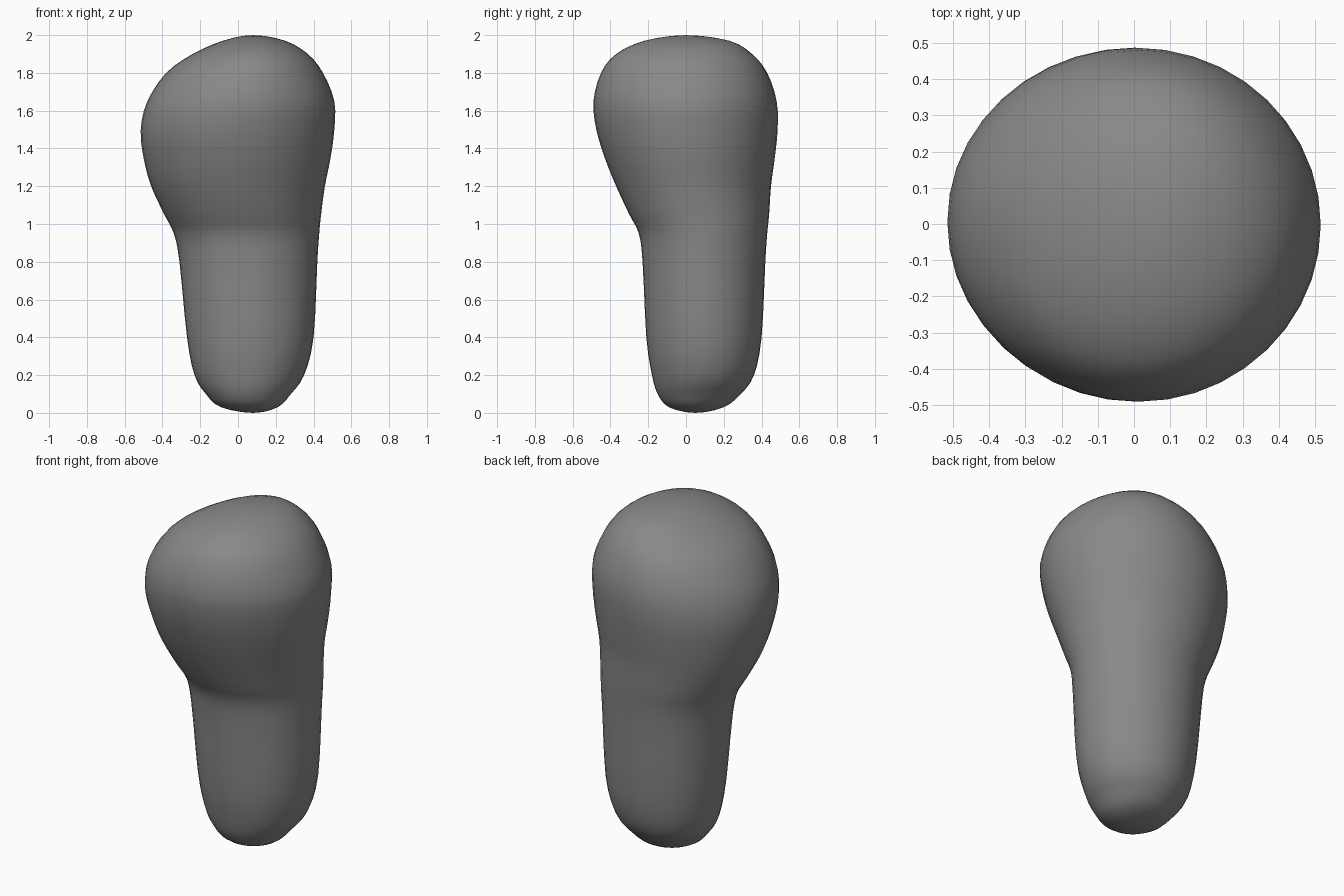
import bpy
import bmesh
import math

SEGMENTS = 40
STEPS = 3

default_cube = bpy.data.objects.get("Cube")
if default_cube:
    bpy.data.objects.remove(default_cube, do_unlink=True)

# Outline sections: height, left edge, right edge, front edge, back edge
sections = [
    (0, .08, .08, .05, .05),
    (.03, -.09, .21, -.09, .2),
    (.1, -.17, .28, -.15, .29),
    (.2, -.23, .35, -.18, .36),
    (.4, -.27, .4, -.21, .4),
    (.8, -.31, .42, -.23, .42),
    (.95, -.34, .43, -.25, .43),
    (1.05, -.39, .44, -.3, .44),
    (1.2, -.46, .46, -.37, .45),
    (1.35, -.5, .49, -.43, .47),
    (1.5, -.515, .51, -.475, .485),
    (1.65, -.48, .51, -.49, .48),
    (1.8, -.38, .45, -.45, .43),
    (1.9, -.24, .37, -.37, .35),
    (1.97, -.08, .25, -.22, .23),
    (2, .08, .08, 0, 0),
]


def mirrored(section):
    """Continue the outline through a pole by swapping its opposite edges."""
    z, left, right, front, back = section
    return (z, right, left, back, front)


def blend(a, b, c, d, t):
    """Smooth curve value between b and c."""
    return b + t / 2 * (c - a + t * (2 * a - 5 * b + 4 * c - d
                                     + t * (3 * (b - c) + d - a)))


def smooth_sections(rows):
    padded = [mirrored(rows[1])] + rows + [mirrored(rows[-2])]
    result = []
    for i in range(len(rows) - 1):
        for step in range(STEPS):
            t = step / STEPS
            result.append([blend(*values, t) for values in zip(*padded[i:i + 4])])
    return result + [rows[-1]]


def add_ring(bm, section):
    z, left, right, front, back = section
    ring = []
    for i in range(SEGMENTS):
        angle = math.tau * i / SEGMENTS
        x = (left + right) / 2 + (right - left) / 2 * math.cos(angle)
        y = (front + back) / 2 + (back - front) / 2 * math.sin(angle)
        ring.append(bm.verts.new((x, y, z)))
    return ring


def loft(name, rows, material):
    bm = bmesh.new()
    bottom = bm.verts.new((rows[0][1], rows[0][3], rows[0][0]))
    top = bm.verts.new((rows[-1][1], rows[-1][3], rows[-1][0]))
    rings = [add_ring(bm, row) for row in rows[1:-1]]
    for i in range(SEGMENTS):
        j = (i + 1) % SEGMENTS
        bm.faces.new((bottom, rings[0][j], rings[0][i]))
        bm.faces.new((top, rings[-1][i], rings[-1][j]))
        for lower, upper in zip(rings, rings[1:]):
            bm.faces.new((lower[i], lower[j], upper[j], upper[i]))
    for face in bm.faces:
        face.smooth = True
    mesh = bpy.data.meshes.new(name)
    bm.to_mesh(mesh)
    bm.free()
    mesh.materials.append(material)
    obj = bpy.data.objects.new(name, mesh)
    bpy.context.collection.objects.link(obj)
    return obj


# One plain grey for the whole body
grey = bpy.data.materials.new("grey")
grey.use_nodes = True
grey.diffuse_color = (.25, .25, .25, 1)
grey.node_tree.nodes["Principled BSDF"].inputs["Base Color"].default_value = grey.diffuse_color

# Rounded stem swelling into an offset bulbous head
loft("bulbous_body", smooth_sections(sections), grey)
